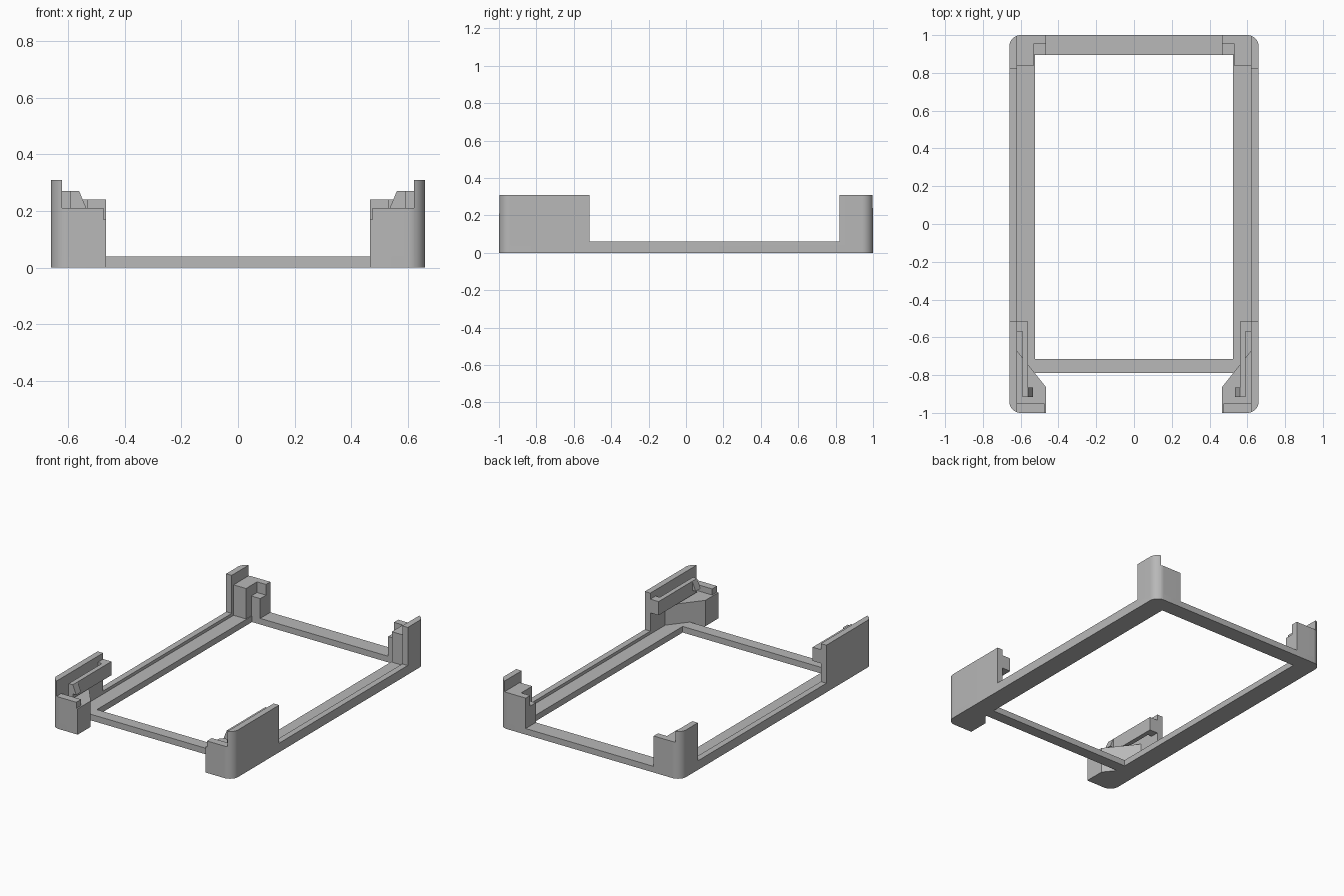
import bpy, bmesh, math
from mathutils import Vector

cube = bpy.data.objects.get("Cube")
if cube:
    bpy.data.objects.remove(cube, do_unlink=True)

grey = bpy.data.materials.new("plain grey")
grey.use_nodes = True
COLOUR = (0.48, 0.48, 0.48, 1)
grey.diffuse_color = COLOUR
grey.node_tree.nodes["Principled BSDF"].inputs["Base Color"].default_value = COLOUR

W, L, R = 0.66, 1.0, 0.06       # half width, half length, corner radius
WALL = 0.62                     # inner face of the outer walls
SPLIT = math.acos((WALL - W + R) / R)


def arc(end, a, b, n=8):
    """Outline points of the rounded corner at the front (-1) or back (+1)."""
    pts = []
    for i in range(n + 1):
        t = a + (b - a) * i / n
        pts.append((W - R + R * math.cos(t), end * (L - R + R * math.sin(t))))
    return pts


def prism(name, outline, low, high, axis="z", mirror=True):
    """Extrude an outline (xy along z, or xz along y), mirrored across x."""
    def point(p, h):
        return Vector((p[0], p[1], h)) if axis == "z" else Vector((p[0], h, p[1]))
    bm = bmesh.new()
    face = bm.faces.new([bm.verts.new(point(p, low)) for p in outline])
    top = bmesh.ops.extrude_face_region(bm, geom=[face])["geom"]
    shift = point((0, 0), high - low)
    bmesh.ops.translate(bm, vec=shift, verts=[v for v in top if isinstance(v, bmesh.types.BMVert)])
    bmesh.ops.recalc_face_normals(bm, faces=bm.faces)
    mesh = bpy.data.meshes.new(name)
    bm.to_mesh(mesh)
    bm.free()
    mesh.materials.append(grey)
    obj = bpy.data.objects.new(name, mesh)
    bpy.context.collection.objects.link(obj)
    if mirror:
        obj.modifiers.new("mirror", "MIRROR")
    bpy.ops.object.select_all(action="DESELECT")
    obj.select_set(True)
    bpy.context.view_layer.objects.active = obj
    bpy.ops.object.shade_smooth_by_angle(angle=math.radians(30))
    return obj


def rect(x0, x1, y0, y1):
    return [(x0, y0), (x1, y0), (x1, y1), (x0, y1)]


FULL = math.pi / 2

# Base frame
prism("side_rail", [(0.525, -L)] + arc(-1, FULL, 0) + arc(1, 0, FULL) + [(0.525, L)], 0, 0.04)
prism("side_rail_lip", rect(WALL, W, -0.515, 0.82), 0.04, 0.06)
prism("back_rail", rect(-0.525, 0.525, 0.895, L), 0, 0.04, mirror=False)
prism("front_rail", rect(-0.525, 0.525, -0.79, -0.715), 0, 0.04, mirror=False)

# Tall outer walls that follow the rounded corners
for name, end, inner in (("front_wall", -1, -0.515), ("back_wall", 1, 0.82)):
    prism(name, [(WALL, inner)] + arc(end, SPLIT, 0) + [(W, inner)], 0, 0.31)

# Front corner: block with a slanted rear face, and a low lip in front
prism("front_block", [(0.465, -L)] + arc(-1, FULL, SPLIT)
      + [(WALL, -0.67), (0.465, -0.865)], 0, 0.17)
prism("front_lip", [(0.475, -L)] + arc(-1, FULL, SPLIT)
      + [(WALL, -0.95), (0.475, -0.95)], 0.17, 0.21)

# Springy latch arm held away from the wall, with a sloped hook at its tip
prism("latch_root", rect(0.56, WALL, -0.57, -0.515), 0.18, 0.27)
prism("latch_arm", rect(0.56, 0.59, -0.915, -0.57), 0.18, 0.27)
prism("latch_hook", [(0.56, 0.27), (0.535, 0.21), (0.56, 0.21)], -0.915, -0.865, axis="y")

# Back corner: stepped block with an L-shaped upper stop
prism("back_block", [(0.465, L)] + arc(1, FULL, SPLIT)
      + [(WALL, 0.84), (0.53, 0.84), (0.53, 0.895), (0.465, 0.895)], 0, 0.17)
prism("back_stop", [(0.465, L)] + arc(1, FULL, SPLIT)
      + [(WALL, 0.84), (0.53, 0.84), (0.53, 0.955), (0.465, 0.955)], 0.17, 0.24)
